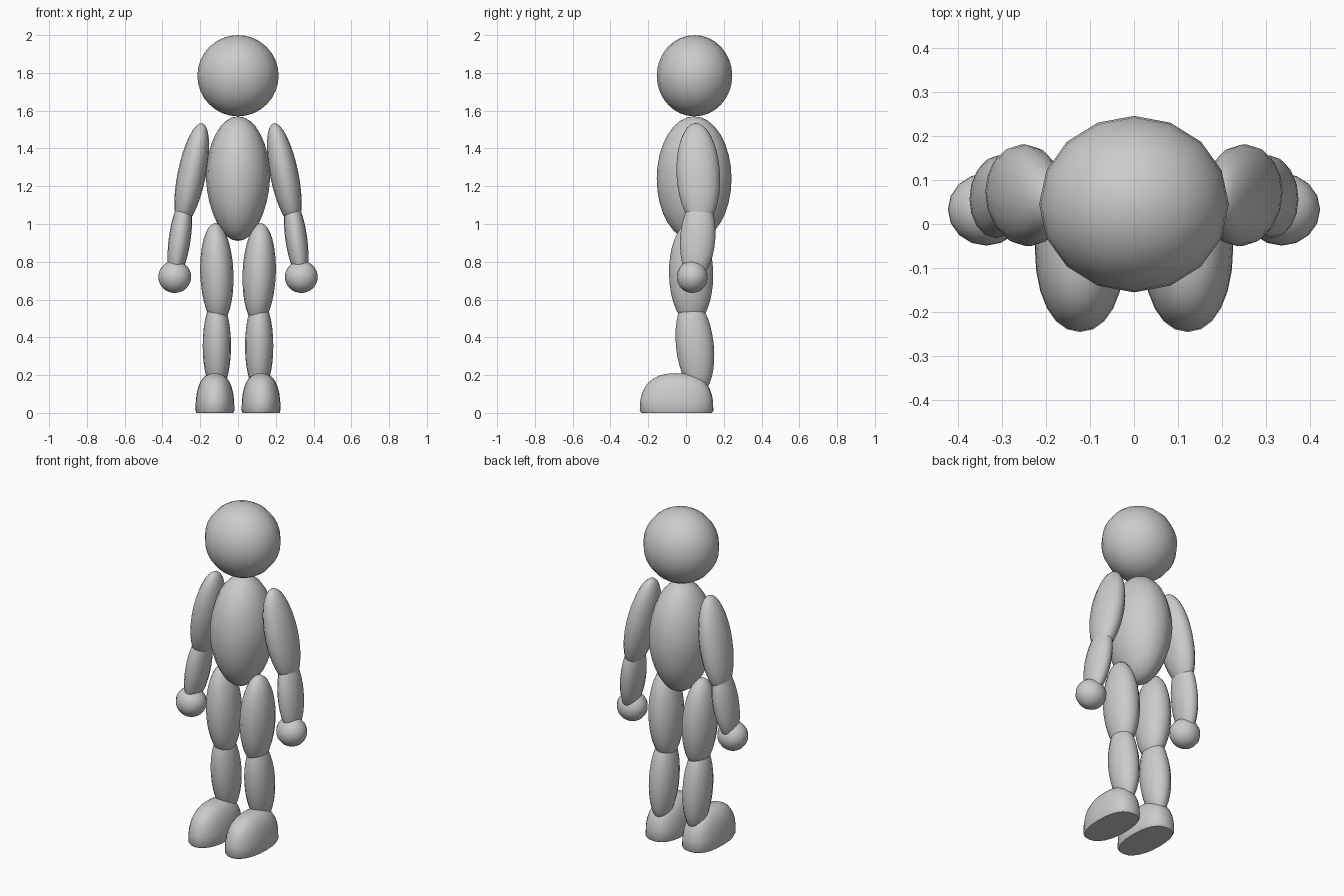
import bpy, bmesh, math
from mathutils import Vector

if "Cube" in bpy.data.objects:
    bpy.data.objects.remove(bpy.data.objects["Cube"])

grey = bpy.data.materials.new("plain grey")
grey.diffuse_color = (0.6, 0.6, 0.6, 1)
grey.use_nodes = True
grey.node_tree.nodes["Principled BSDF"].inputs["Base Color"].default_value = grey.diffuse_color


def add_object(name, bm, loc=(0, 0, 0), rot=(0, 0, 0)):
    bmesh.ops.recalc_face_normals(bm, faces=bm.faces)
    for f in bm.faces:
        f.smooth = True
    me = bpy.data.meshes.new(name)
    bm.to_mesh(me)
    bm.free()
    me.materials.append(grey)
    ob = bpy.data.objects.new(name, me)
    bpy.context.collection.objects.link(ob)
    ob.location, ob.rotation_euler = loc, rot
    return ob


def ellipsoid(name, loc, radii, tilt=(0, 0), taper=0.0):
    """Stretched ball; tilt in degrees about x and y, taper narrows the lower half sideways."""
    bm = bmesh.new()
    bmesh.ops.create_uvsphere(bm, u_segments=16, v_segments=16, radius=1)
    for v in bm.verts:
        narrow = 1 + taper * min(v.co.z, 0)
        v.co = Vector((v.co.x * radii[0] * narrow, v.co.y * radii[1], v.co.z * radii[2]))
    return add_object(name, bm, loc, (math.radians(tilt[0]), math.radians(tilt[1]), 0))


def spow(value, exponent):
    return math.copysign(abs(value) ** exponent, value)


def foot(name, x):
    """Domed shoe shape with a flat sole, a round toe and a squarer heel."""
    bm = bmesh.new()
    n, half_w, half_l, height = 24, 0.103, 0.195, 0.21
    levels = [(0.0, 0.95), (0.012, 1.0)]
    for i in range(1, 8):
        a = i / 8 * math.pi / 2
        levels.append((0.012 + (height - 0.012) * math.sin(a) ** 0.8, math.cos(a) ** 0.8))
    rings = []
    for z, s in levels:
        ring = []
        for k in range(n):
            a = 2 * math.pi * k / n
            e = 0.78 if math.sin(a) > 0 else 0.92
            # the heel keeps its length a little higher up than the toe
            sy = s ** 0.85 if math.sin(a) > 0 else s
            ring.append(bm.verts.new((half_w * s * spow(math.cos(a), e),
                                      half_l * sy * spow(math.sin(a), e), z)))
        rings.append(ring)
    for lo, hi in zip(rings, rings[1:]):
        for k in range(n):
            bm.faces.new((lo[k], lo[(k + 1) % n], hi[(k + 1) % n], hi[k]))
    bm.faces.new(rings[0][::-1])
    top = bm.verts.new((0, 0, height))
    for k in range(n):
        bm.faces.new((rings[-1][k], rings[-1][(k + 1) % n], top))
    ob = add_object(name, bm, (x, -0.05, 0))
    bpy.context.view_layer.objects.active = ob
    ob.select_set(True)
    bpy.ops.object.shade_smooth_by_angle(angle=math.radians(50))
    ob.select_set(False)


# head and body
ellipsoid("head", (0, 0.045, 1.785), (0.215, 0.2, 0.215))
ellipsoid("torso", (0, 0.043, 1.24), (0.17, 0.198, 0.33), taper=0.1)

# limbs, mirrored left and right
for side, s in (("right", 1), ("left", -1)):
    ellipsoid(side + "_upper_arm", (s * 0.245, 0.065, 1.262), (0.075, 0.115, 0.278), (3, -11.5 * s))
    ellipsoid(side + "_forearm", (s * 0.308, 0.062, 0.925), (0.058, 0.093, 0.22), (-4, -8 * s))
    ellipsoid(side + "_hand", (s * 0.335, 0.033, 0.72), (0.087, 0.082, 0.085))
    ellipsoid(side + "_thigh", (s * 0.112, 0.027, 0.737), (0.088, 0.117, 0.268), (1, 2 * s))
    ellipsoid(side + "_shin", (s * 0.112, 0.047, 0.355), (0.075, 0.1, 0.25), (6, 0))
    foot(side + "_foot", s * 0.122)
